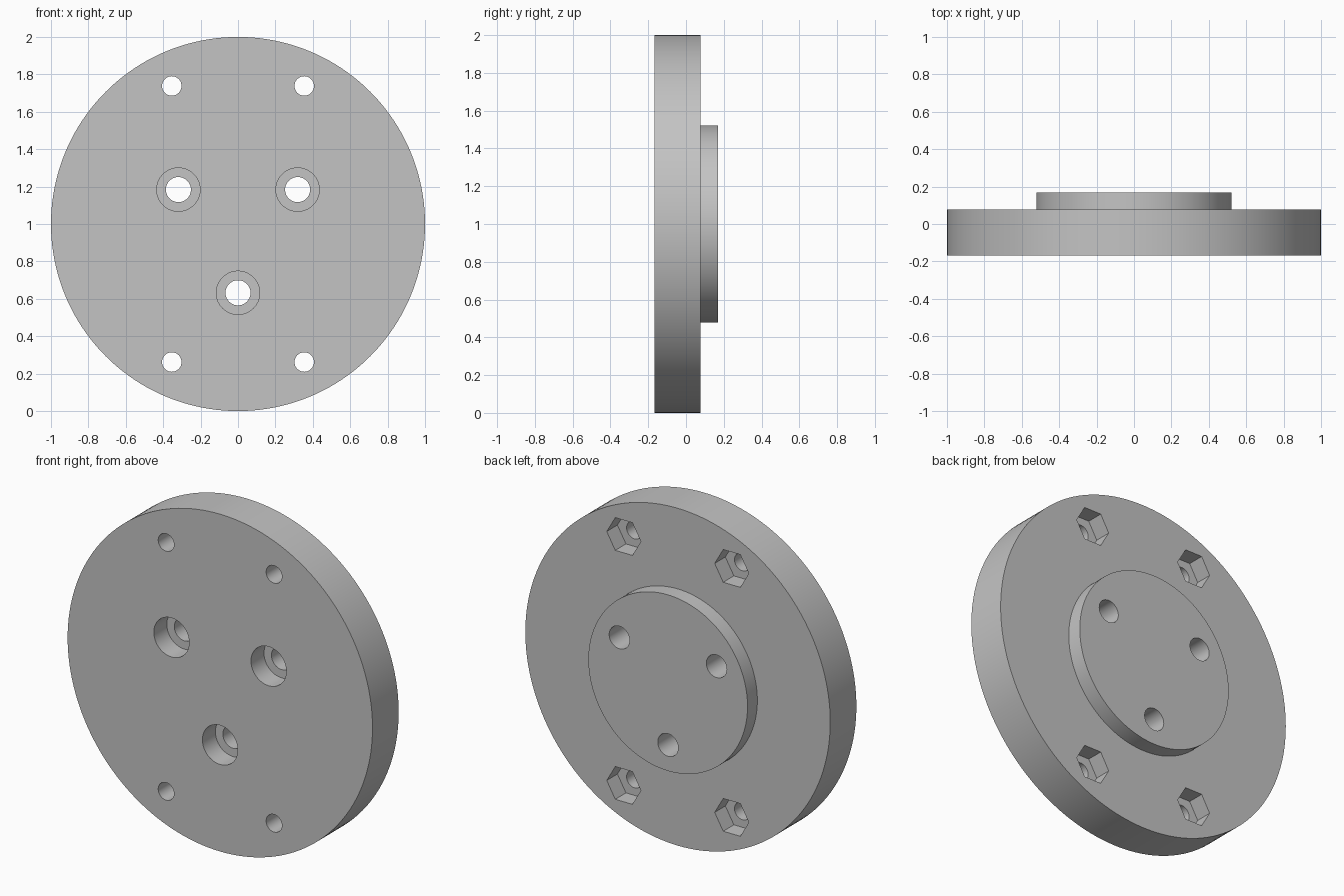
import bpy, math
from mathutils import Matrix

cube = bpy.data.objects.get("Cube")
if cube:
    bpy.data.objects.remove(cube, do_unlink=True)

FRONT, SHOULDER, BACK = -0.168, 0.077, 0.169
CENTRE_Z = 1.0

grey = bpy.data.materials.new("plain grey")
grey.use_nodes = True
colour = (0.55, 0.55, 0.55, 1)
grey.diffuse_color = colour
grey.node_tree.nodes["Principled BSDF"].inputs["Base Color"].default_value = colour


def cylinder(name, radius, y0, y1, x=0, z=0, sides=64):
    """Prism along y, placed relative to the disc centre."""
    bpy.ops.mesh.primitive_cylinder_add(vertices=sides, radius=radius, depth=y1 - y0)
    ob = bpy.context.object
    ob.name = name
    # a hexagon gets its corners on the x axis
    spin = Matrix.Rotation(math.pi / 2, 4, 'Z')
    ob.data.transform(Matrix.Rotation(math.pi / 2, 4, 'X') @ spin)
    ob.location = (x, (y0 + y1) / 2, CENTRE_Z + z)
    ob.data.materials.append(grey)
    return ob


def boolean(target, tool, operation):
    mod = target.modifiers.new(tool.name, 'BOOLEAN')
    mod.operation = operation
    mod.solver = 'EXACT'
    mod.object = tool
    bpy.context.view_layer.objects.active = target
    bpy.ops.object.modifier_apply(modifier=mod.name)
    bpy.data.objects.remove(tool, do_unlink=True)


# Disc with a raised round boss on the back
flange = cylinder("flange_plate", 1.0, FRONT, SHOULDER, sides=160)
boolean(flange, cylinder("boss", 0.522, 0, BACK, sides=128), 'UNION')

# Three counterbored bolt holes
for i in range(3):
    a = math.radians(30 + 120 * i)
    x, z = 0.368 * math.cos(a), 0.368 * math.sin(a)
    boolean(flange, cylinder("bolt_hole", 0.067, -0.3, 0.3, x, z), 'DIFFERENCE')
    boolean(flange, cylinder("counterbore", 0.116, -0.3, FRONT + 0.122, x, z), 'DIFFERENCE')

# Four outer holes with hexagonal nut pockets in the back
for sx in (-1, 1):
    for sz in (-1, 1):
        x, z = 0.354 * sx, 0.738 * sz
        boolean(flange, cylinder("outer_hole", 0.052, -0.3, 0.3, x, z), 'DIFFERENCE')
        boolean(flange, cylinder("nut_pocket", 0.112, SHOULDER - 0.1, 0.3, x, z, 6), 'DIFFERENCE')

# Smooth round walls, sharp rims
bpy.ops.object.select_all(action='DESELECT')
flange.select_set(True)
bpy.context.view_layer.objects.active = flange
bpy.ops.object.shade_smooth_by_angle(angle=math.radians(30))
